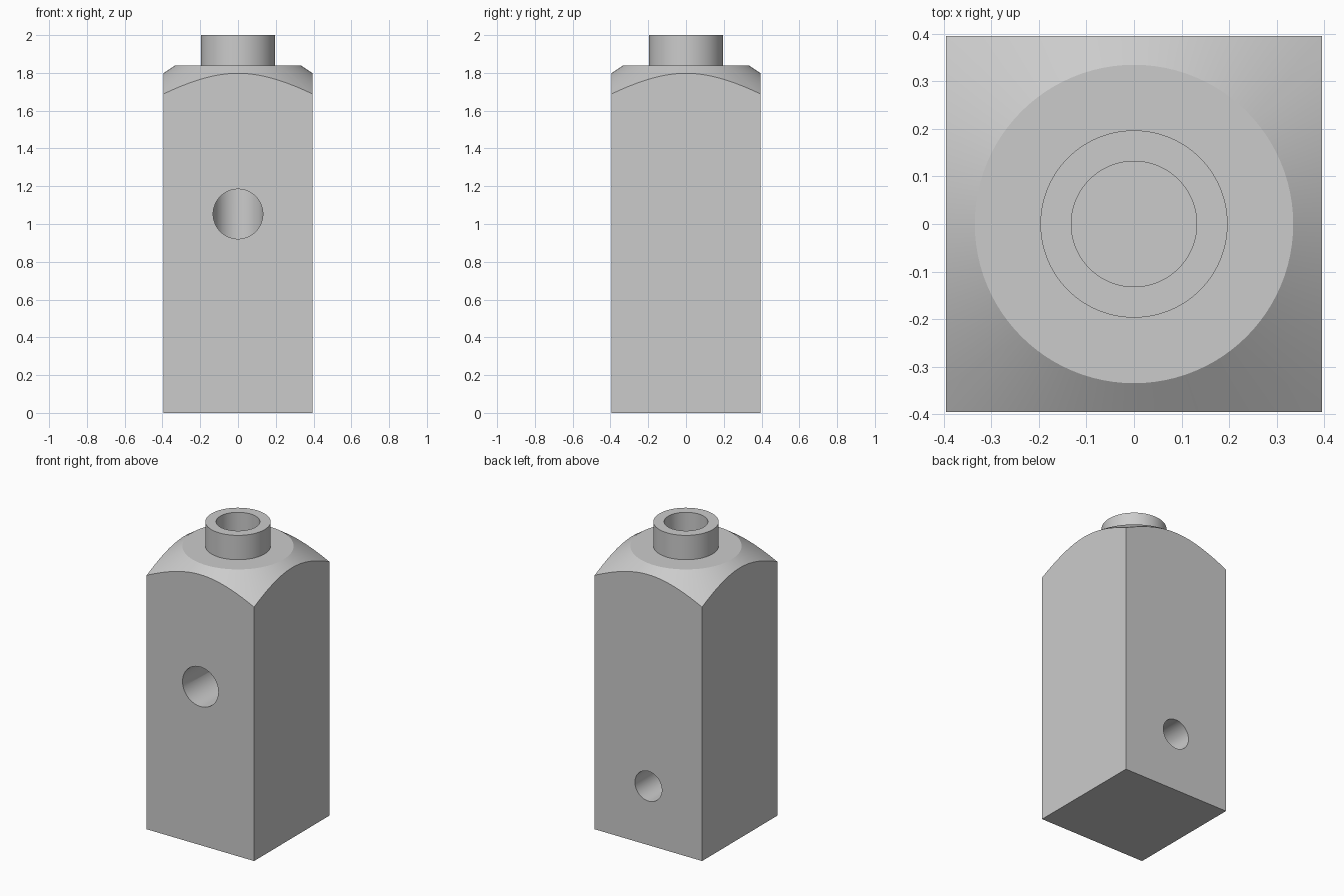
import bpy
import bmesh
from math import radians, tau
from mathutils import Matrix

cube = bpy.data.objects.get("Cube")
if cube:
    bpy.data.objects.remove(cube)

HALF = 0.395          # half width of the square body
BORE = 0.132          # radius of the upright bore
SEGMENTS = 96

grey = bpy.data.materials.new("light grey")
grey.use_nodes = True
grey.diffuse_color = (0.6, 0.6, 0.6, 1)
grey.node_tree.nodes["Principled BSDF"].inputs["Base Color"].default_value = (0.6, 0.6, 0.6, 1)


def make_object(name, bm):
    bmesh.ops.recalc_face_normals(bm, faces=bm.faces)
    mesh = bpy.data.meshes.new(name)
    bm.to_mesh(mesh)
    bm.free()
    mesh.materials.append(grey)
    obj = bpy.data.objects.new(name, mesh)
    bpy.context.collection.objects.link(obj)
    return obj


def lathe(name, profile):
    """Turn a profile of (radius, height) points around the z axis."""
    bm = bmesh.new()
    verts = [bm.verts.new((r, 0, z)) for r, z in profile]
    edges = [bm.edges.new(pair) for pair in zip(verts, verts[1:])]
    bmesh.ops.spin(bm, geom=verts + edges, axis=(0, 0, 1), cent=(0, 0, 0),
                   angle=tau, steps=SEGMENTS, use_duplicate=False)
    bmesh.ops.remove_doubles(bm, verts=bm.verts, dist=1e-5)
    return make_object(name, bm)


def block(name, half, height):
    bm = bmesh.new()
    bmesh.ops.create_cube(bm, size=1, matrix=Matrix.Translation((0, 0, height / 2))
                          @ Matrix.Diagonal((2 * half, 2 * half, height, 1)))
    return make_object(name, bm)


def side_drill(name, radius, z, side):
    """Cylinder from the central axis out through the front (-1) or back (+1)."""
    length = HALF + 0.1
    bm = bmesh.new()
    bmesh.ops.create_cone(bm, cap_ends=True, segments=SEGMENTS, radius1=radius,
                          radius2=radius, depth=length,
                          matrix=Matrix.Translation((0, side * length / 2, z))
                          @ Matrix.Rotation(radians(90), 4, "X"))
    return make_object(name, bm)


def combine(target, tool, operation):
    mod = target.modifiers.new(operation.lower(), "BOOLEAN")
    mod.operation = operation
    mod.solver = "EXACT"
    mod.object = tool
    bpy.context.view_layer.objects.active = target
    bpy.ops.object.modifier_apply(modifier=mod.name)
    bpy.data.objects.remove(tool)


# Turned solid: sloped shoulder, flat top, collar and blind bore
body = lathe("bored_body", [
    (0, -0.1), (0.65, -0.1), (0.65, 1.627), (0.335, 1.838), (0.197, 1.838),
    (0.197, 2.0), (BORE, 2.0), (BORE, 0.26), (0, 0.26)])

# Square off the sides and the foot
combine(body, block("square_stock", HALF, 2.5), "INTERSECT")

# Side ports that open into the bore
combine(body, side_drill("front_port", BORE - 0.0005, 1.053, -1), "DIFFERENCE")
combine(body, side_drill("back_port", 0.099, 0.392, 1), "DIFFERENCE")

# Smooth curves with sharp edges
bpy.ops.object.select_all(action="DESELECT")
body.select_set(True)
bpy.context.view_layer.objects.active = body
bpy.ops.object.shade_smooth_by_angle(angle=radians(25))
